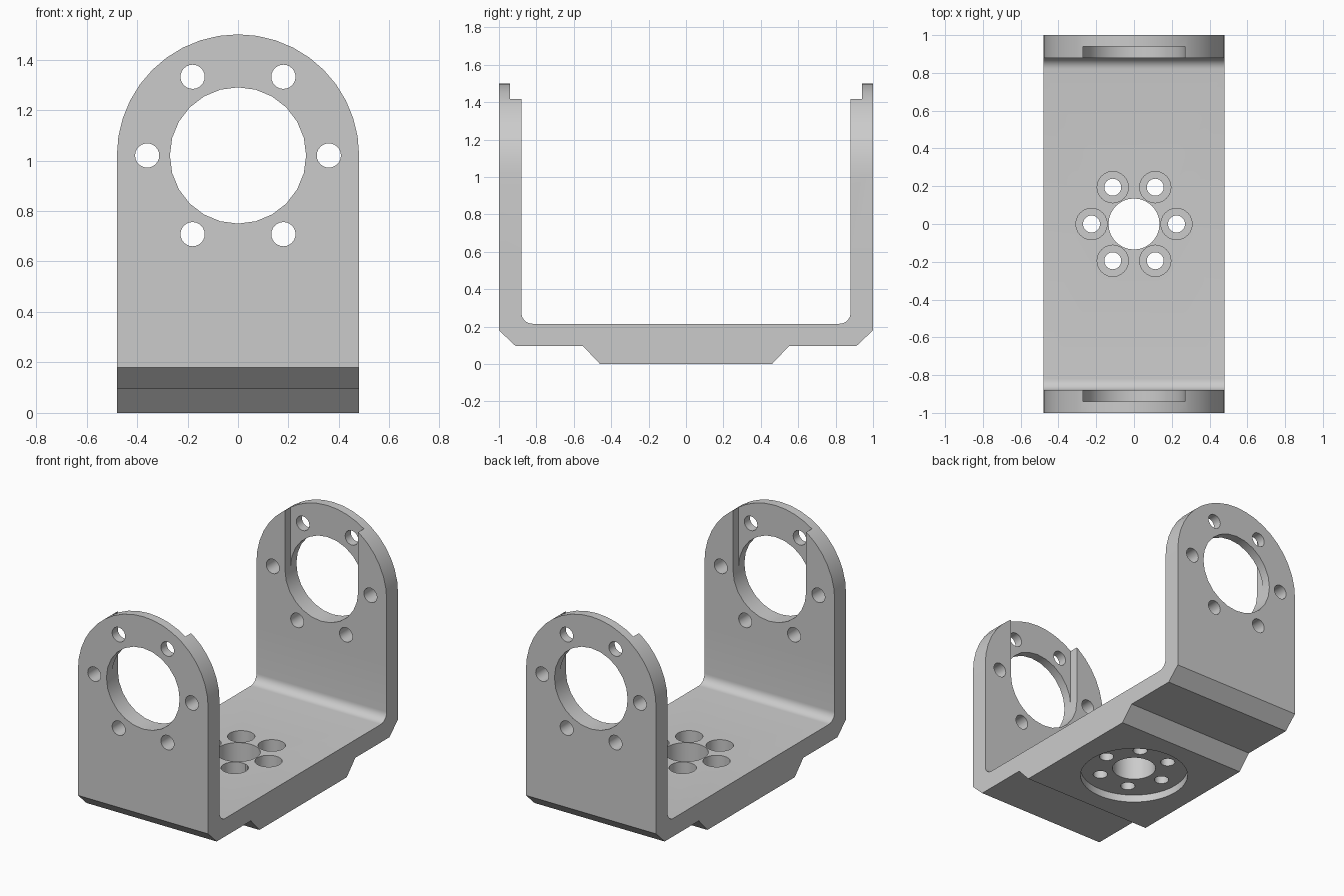
import bpy, bmesh
from math import sin, cos, pi, radians
from mathutils import Vector

cube = bpy.data.objects.get("Cube")
if cube:
    bpy.data.objects.remove(cube, do_unlink=True)

grey = bpy.data.materials.new("plain grey")
grey.use_nodes = True
colour = (0.6, 0.6, 0.6, 1)
grey.diffuse_color = colour
grey.node_tree.nodes["Principled BSDF"].inputs["Base Color"].default_value = colour

HALF_W = 0.48      # half width of the bracket
AXIS_Z = 1.02      # height of the pivot axis
BORE = 0.27        # pivot bore radius


def prism(name, points, axis, lo, hi):
    """Extrude a closed profile along one axis ('X', 'Y' or 'Z')."""
    place = {"X": lambda a, b: (lo, a, b),
             "Y": lambda a, b: (a, lo, b),
             "Z": lambda a, b: (a, b, lo)}[axis]
    bm = bmesh.new()
    face = bm.faces.new([bm.verts.new(place(a, b)) for a, b in points])
    new = bmesh.ops.extrude_face_region(bm, geom=[face])["geom"]
    shift = Vector([(hi - lo) * (axis == c) for c in "XYZ"])
    bmesh.ops.translate(bm, vec=shift,
                        verts=[v for v in new if isinstance(v, bmesh.types.BMVert)])
    bmesh.ops.recalc_face_normals(bm, faces=bm.faces)
    mesh = bpy.data.meshes.new(name)
    bm.to_mesh(mesh)
    bm.free()
    mesh.materials.append(grey)
    obj = bpy.data.objects.new(name, mesh)
    bpy.context.collection.objects.link(obj)
    return obj


def arc(cx, cy, r, start, end, n):
    steps = [radians(start + (end - start) * i / n) for i in range(n + 1)]
    return [(cx + r * cos(t), cy + r * sin(t)) for t in steps]


def circle(cx, cy, r, n):
    return arc(cx, cy, r, 0, 360, n)[:-1]


# U-shaped side profile: half of it, then mirrored
half = [(0.46, 0), (0.55, 0.095), (0.91, 0.095), (1, 0.18), (1, 1.6), (0.88, 1.6)]
half += arc(0.82, 0.275, 0.06, 0, -90, 8)
profile = half + [(-y, z) for y, z in reversed(half)]
bracket = prism("bracket", profile, "X", -HALF_W, HALF_W)
bpy.context.view_layer.objects.active = bracket


def boolean(cutter, operation="DIFFERENCE"):
    mod = bracket.modifiers.new(cutter.name, "BOOLEAN")
    mod.operation, mod.solver, mod.object = operation, "EXACT", cutter
    bpy.ops.object.modifier_apply(modifier=mod.name)
    bpy.data.objects.remove(cutter, do_unlink=True)


# Rounded tops of both arms
arch = [(-0.6, -0.1), (0.6, -0.1), (0.6, 0.6), (HALF_W, 0.6)]
arch += arc(0, AXIS_Z, HALF_W, 0, 180, 20) + [(-HALF_W, 0.6), (-0.6, 0.6)]
boolean(prism("arch", arch, "Y", -1.2, 1.2), "INTERSECT")

# Pivot bores and the open slots on the inner faces
boolean(prism("pivot_bore", circle(0, AXIS_Z, BORE, 24), "Y", -1.2, 1.2))
slot = [(-BORE, AXIS_Z), (BORE, AXIS_Z), (BORE, 1.7), (-BORE, 1.7)]
boolean(prism("slot", slot, "Y", -0.94, 0.94))

# Centre hole and round recess under the base
boolean(prism("centre_hole", circle(0, 0, 0.135, 32), "Z", -0.1, 0.4))
boolean(prism("base_recess", circle(0, 0, 0.336, 48), "Z", -0.1, 0.05))

# Six bolt holes around each bore, six counterbored holes in the base
for i in range(6):
    c, s = cos(i * pi / 3), sin(i * pi / 3)
    boolean(prism("arm_bolt", circle(0.36 * c, AXIS_Z + 0.36 * s, 0.048, 24),
                  "Y", -1.2, 1.2))
    x, y = 0.225 * c, 0.225 * s
    boolean(prism("base_bolt", circle(x, y, 0.045, 24), "Z", -0.1, 0.4))
    boolean(prism("counterbore", circle(x, y, 0.083, 24), "Z", 0.11, 0.4))

bpy.ops.object.select_all(action="DESELECT")
bracket.select_set(True)
bpy.ops.object.shade_smooth_by_angle(angle=radians(30))
